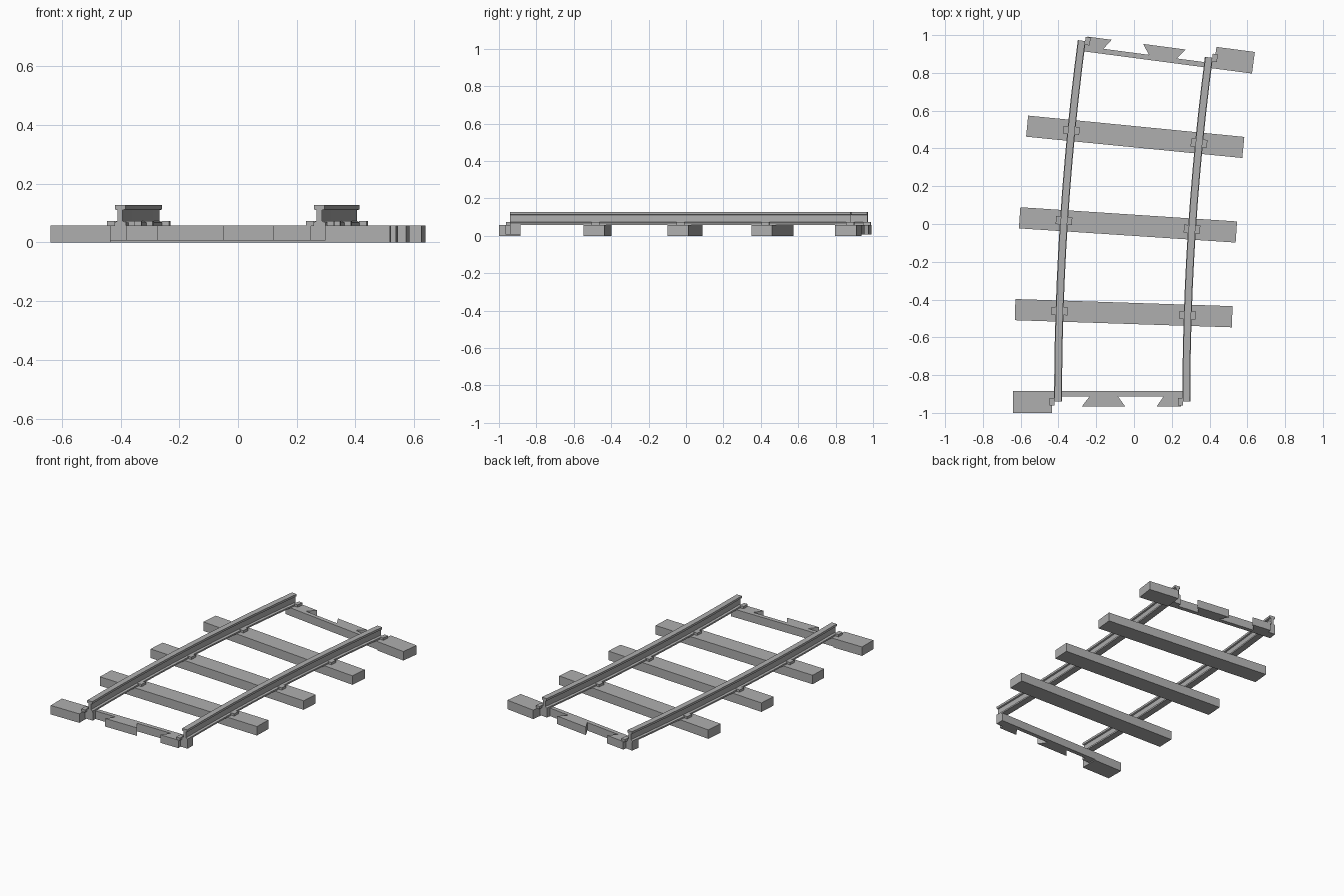
import bpy, bmesh, math
from mathutils import Matrix, Vector

cube = bpy.data.objects.get("Cube")
if cube:
    bpy.data.objects.remove(cube, do_unlink=True)

# Layout of the curved track
RADIUS = 14.3                      # centre line radius
SWEEP = math.radians(7.5)
START = Vector((-0.0625, -0.94))   # centre of the front end
HALF_GAUGE = 0.3395
TIE_TOP = 0.058
STEPS = 12

steel = bpy.data.materials.new("track grey")
steel.use_nodes = True
steel.diffuse_color = (0.43, 0.43, 0.43, 1)
steel.node_tree.nodes["Principled BSDF"].inputs["Base Color"].default_value = (0.43, 0.43, 0.43, 1)


def finish(name, bm, matrix=None):
    bmesh.ops.recalc_face_normals(bm, faces=bm.faces)
    mesh = bpy.data.meshes.new(name)
    bm.to_mesh(mesh)
    bm.free()
    mesh.materials.append(steel)
    obj = bpy.data.objects.new(name, mesh)
    bpy.context.collection.objects.link(obj)
    if matrix:
        obj.matrix_world = matrix
    return obj


def on_arc(offset, angle):
    r = RADIUS - offset
    return Vector((START.x + RADIUS - r * math.cos(angle),
                   START.y + r * math.sin(angle), 0))


def frame(offset, angle, turn=0.0):
    return Matrix.Translation(on_arc(offset, angle)) @ Matrix.Rotation(turn - angle, 4, 'Z')


def prism(name, outline, z0, z1, matrix):
    bm = bmesh.new()
    face = bm.faces.new([bm.verts.new((x, y, z0)) for x, y in outline])
    top = bmesh.ops.extrude_face_region(bm, geom=[face])["geom"]
    bmesh.ops.translate(bm, vec=(0, 0, z1 - z0),
                        verts=[v for v in top if isinstance(v, bmesh.types.BMVert)])
    return finish(name, bm, matrix)


def box(name, x0, x1, y0, y1, z0, z1, matrix):
    return prism(name, [(x0, y0), (x1, y0), (x1, y1), (x0, y1)], z0, z1, matrix)


# Rails: I-shaped section swept along the arc
half_section = [(0.021, 0.058), (0.021, 0.068), (0.009, 0.073),
                (0.009, 0.110), (0.018, 0.113), (0.018, 0.127)]
section = half_section + [(-x, z) for x, z in reversed(half_section)]


def rail(name, offset):
    bm = bmesh.new()
    rings = []
    for i in range(STEPS + 1):
        angle = SWEEP * i / STEPS
        rings.append([bm.verts.new(on_arc(offset + x, angle) + Vector((0, 0, z)))
                      for x, z in section])
    n = len(section)
    for a, b in zip(rings, rings[1:]):
        for k in range(n):
            bm.faces.new((a[k], a[(k + 1) % n], b[(k + 1) % n], b[k]))
    bm.faces.new(rings[0])
    bm.faces.new(rings[-1])
    return finish(name, bm)


SIDES = (("right", -HALF_GAUGE), ("left", HALF_GAUGE))
for side, offset in SIDES:
    rail(side + "_rail", offset)

# Full ties with a rail clip under each rail
for i, part in enumerate(("front", "middle", "back"), 1):
    angle = SWEEP * i / 4
    box(part + "_tie", -0.575, 0.575, -0.056, 0.056, 0, TIE_TOP, frame(0, angle))
    for side, offset in SIDES:
        box(f"{part}_{side}_clip", -0.043, 0.043, -0.021, 0.021,
            TIE_TOP - 0.002, 0.073, frame(offset, angle))

# Interlocking half ties at both ends, the back one turned half round
dovetail_bar = [(-0.372, 0.055), (-0.372, 0), (-0.318, 0), (-0.318, 0.028),
                (-0.172, 0.028), (-0.213, -0.025), (0.015, -0.025), (-0.023, 0.028),
                (0.22, 0.028), (0.183, -0.025), (0.311, -0.025), (0.311, 0),
                (0.36, 0), (0.36, 0.055)]
for part, matrix in (("front", frame(0, 0)), ("back", frame(0, SWEEP, math.pi))):
    box(part + "_end_block", -0.577, -0.372, -0.06, 0.055, 0, TIE_TOP, matrix)
    prism(part + "_dovetail_bar", dovetail_bar, 0.006, TIE_TOP, matrix)
    for side, offset in SIDES:
        box(f"{part}_end_{side}_clip", offset - 0.045, offset - 0.018,
            -0.022, 0.02, TIE_TOP - 0.002, 0.073, matrix)
